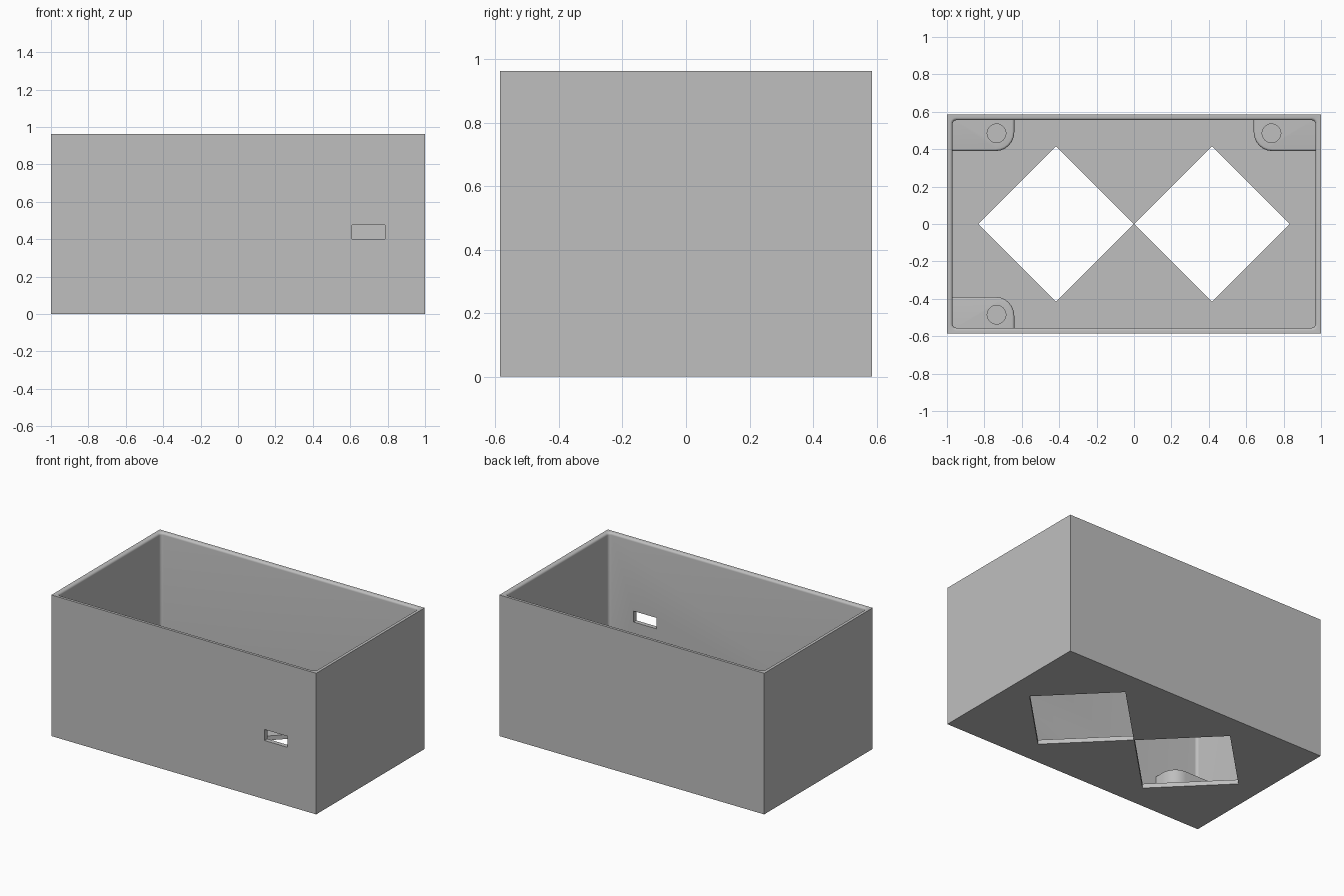
import bpy, bmesh
from math import cos, sin, pi
from mathutils import Vector

cube = bpy.data.objects.get("Cube")
if cube:
    bpy.data.objects.remove(cube, do_unlink=True)

LENGTH, WIDTH, HEIGHT = 2.0, 1.17, 0.963
WALL, FLOOR, LIP = 0.03, 0.03, 0.015
POST_TOP = 0.23

grey = bpy.data.materials.new("plain_grey")
grey.use_nodes = True
grey.diffuse_color = (0.52, 0.52, 0.52, 1)
grey.node_tree.nodes["Principled BSDF"].inputs["Base Color"].default_value = (0.52, 0.52, 0.52, 1)


def loft(name, rings):
    """Closed solid through (outline, z) rings of equal point count."""
    bm = bmesh.new()
    loops = [[bm.verts.new((x, y, z)) for x, y in pts] for pts, z in rings]
    n = len(loops[0])
    for low, high in zip(loops, loops[1:]):
        for i in range(n):
            j = (i + 1) % n
            bm.faces.new((low[i], low[j], high[j], high[i]))
    bm.faces.new(loops[0][::-1])
    bm.faces.new(loops[-1])
    bmesh.ops.recalc_face_normals(bm, faces=bm.faces)
    mesh = bpy.data.meshes.new(name)
    bm.to_mesh(mesh)
    bm.free()
    mesh.materials.append(grey)
    obj = bpy.data.objects.new(name, mesh)
    bpy.context.collection.objects.link(obj)
    return obj


def rounded(x0, x1, y0, y1, r, steps=6):
    """Rectangle outline with rounded corners."""
    pts = []
    corners = [(x1 - r, y1 - r), (x0 + r, y1 - r), (x0 + r, y0 + r), (x1 - r, y0 + r)]
    for k, (cx, cy) in enumerate(corners):
        for i in range(steps + 1):
            a = (k + i / steps) * pi / 2
            pts.append((cx + r * cos(a), cy + r * sin(a)))
    return pts


def circle(cx, cy, r, n):
    return [(cx + r * cos(2 * pi * i / n), cy + r * sin(2 * pi * i / n)) for i in range(n)]


def rect(x, y):
    return [(-x, -y), (x, -y), (x, y), (-x, y)]


def cut(obj, cutters):
    """Subtract the cutters, bake the result and remove them."""
    for c in cutters:
        c.hide_render = True
        mod = obj.modifiers.new("cut", "BOOLEAN")
        mod.operation = "DIFFERENCE"
        mod.solver = "EXACT"
        mod.object = c
    deps = bpy.context.evaluated_depsgraph_get()
    mesh = bpy.data.meshes.new_from_object(obj.evaluated_get(deps))
    obj.modifiers.clear()
    obj.data = mesh
    for c in cutters:
        bpy.data.objects.remove(c, do_unlink=True)


def smooth(obj):
    bpy.ops.object.select_all(action="DESELECT")
    obj.select_set(True)
    bpy.context.view_layer.objects.active = obj
    bpy.ops.object.shade_smooth_by_angle(angle=0.6)


# Open box: cavity with rounded corners and a rounded inner lip
hx, hy = LENGTH / 2, WIDTH / 2
box = loft("box_shell", [(rect(hx, hy), 0), (rect(hx, hy), HEIGHT)])


def cavity_ring(grow):
    x, y = hx - WALL + grow, hy - WALL + grow
    return rounded(-x, x, -y, y, 0.02 + grow)


rings = [(cavity_ring(0), FLOOR)]
for i in range(6):
    a = i / 5 * pi / 2
    rings.append((cavity_ring(LIP * (1 - cos(a))), HEIGHT - LIP + LIP * sin(a)))
rings.append((cavity_ring(LIP), HEIGHT + 0.1))
cutters = [loft("cavity_cutter", rings)]

# Two diamond openings in the floor
for side in (-1, 1):
    diamond = circle(side * 0.418, 0, 0.416, 4)
    cutters.append(loft("diamond_cutter", [(diamond, -0.1), (diamond, 0.1)]))

# Cable slot in the front wall
slot = [(0.61, -hy - 0.1), (0.785, -hy - 0.1), (0.785, -hy + 0.1), (0.61, -hy + 0.1)]
cutters.append(loft("slot_cutter", [(slot, 0.4), (slot, 0.475)]))
cut(box, cutters)
smooth(box)

# Three corner posts with blind screw holes
for name, sx, sy in (("back_right_post", -1, 1), ("back_left_post", 1, 1), ("front_right_post", -1, -1)):
    def post_ring(inset):
        pts = rounded(0.64 + inset, hx - 0.008, 0.39 + inset, hy - 0.008, 0.1 - inset)
        # Keep only the inward corner round; square off those inside the walls
        square = [(hx - 0.008, hy - 0.008), (0.64 + inset, hy - 0.008), (hx - 0.008, 0.39 + inset)]
        ring = [square[0], square[1]] + pts[14:21] + [square[2]]
        return [(sx * x, sy * y) for x, y in ring]

    bevel = 0.012
    rings = [(post_ring(0), FLOOR / 2)]
    for i in range(5):
        a = i / 4 * pi / 2
        rings.append((post_ring(bevel * (1 - cos(a))), POST_TOP - bevel + bevel * sin(a)))
    post = loft(name, rings)
    hole = circle(sx * 0.735, sy * 0.485, 0.05, 32)
    cut(post, [loft("screw_hole_cutter", [(hole, 0.05), (hole, POST_TOP + 0.1)])])
    smooth(post)
